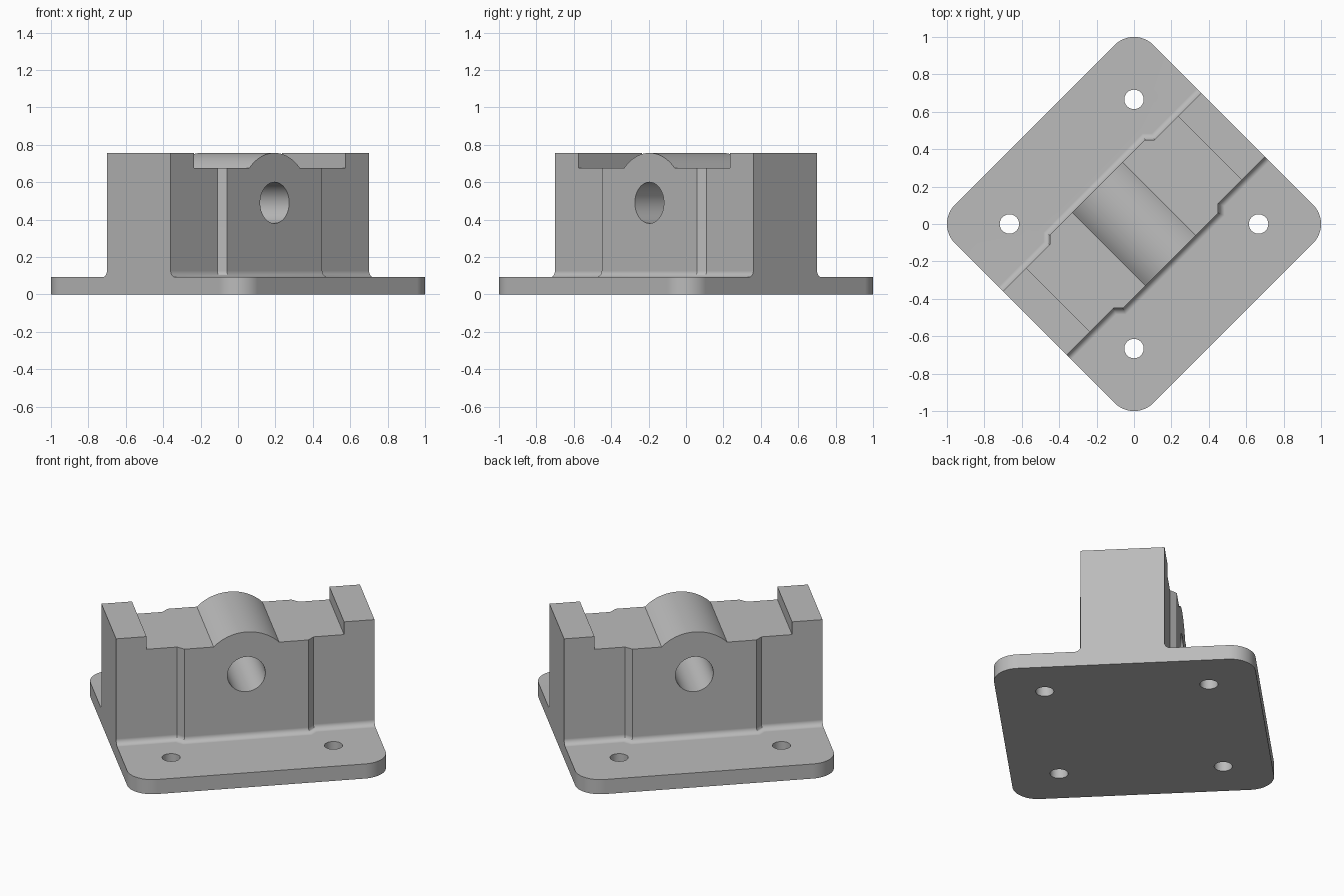
import bpy
from math import cos, sin, pi, asin, radians, sqrt
from mathutils import Matrix

if "Cube" in bpy.data.objects:
    bpy.data.objects.remove(bpy.data.objects["Cube"], do_unlink=True)

HALF = 0.75          # half side of the plate
CORNER = 0.146       # plate corner radius
PLATE = 0.092        # plate thickness
TOP = 0.757          # overall height
SADDLE = 0.677       # height of the lowered ledge
BORE_Z = 0.49        # height of the cross bore

steel = bpy.data.materials.new("grey steel")
steel.use_nodes = True
steel.diffuse_color = (0.5, 0.5, 0.5, 1)
steel.node_tree.nodes["Principled BSDF"].inputs["Base Color"].default_value = (0.5, 0.5, 0.5, 1)


def loft(name, rings):
    """Closed solid through rings of equal point count."""
    n = len(rings[0])
    verts = [p for ring in rings for p in ring]
    faces = [list(range(n))[::-1], [len(verts) - n + i for i in range(n)]]
    for k in range(len(rings) - 1):
        a, b = k * n, (k + 1) * n
        for i in range(n):
            j = (i + 1) % n
            faces.append((a + i, a + j, b + j, b + i))
    mesh = bpy.data.meshes.new(name)
    mesh.from_pydata(verts, [], faces)
    mesh.materials.append(steel)
    obj = bpy.data.objects.new(name, mesh)
    bpy.context.collection.objects.link(obj)
    return obj


def circle(radius, cx=0, cy=0, steps=48):
    return [(cx + radius * cos(2 * pi * i / steps), cy + radius * sin(2 * pi * i / steps))
            for i in range(steps)]


def upright(name, outline, z0, z1):
    return loft(name, [[(x, y, z) for x, y in outline] for z in (z0, z1)])


def crosswise(name, profile):
    """Extrude an x-z profile through the block along y."""
    return loft(name, [[(x, y, z) for x, z in profile] for y in (0.6, -0.6)])


def combine(target, tool, operation):
    mod = target.modifiers.new("boolean", 'BOOLEAN')
    mod.operation, mod.solver, mod.object = operation, 'EXACT', tool
    bpy.context.view_layer.objects.active = target
    bpy.ops.object.modifier_apply(modifier=mod.name)
    bpy.data.objects.remove(tool, do_unlink=True)


# Plate with rounded corners
outline = []
for quarter in range(4):
    mid = pi / 4 + quarter * pi / 2
    c = (HALF - CORNER) * sqrt(2)
    for i in range(13):
        a = mid - pi / 4 + i * pi / 24
        outline.append((c * cos(mid) + CORNER * cos(a), c * sin(mid) + CORNER * sin(a)))
bracket = upright("mounting_bracket", outline, 0, PLATE)


# Upright block: thicker in the middle, flared into the plate by a fillet
def block_ring(grow, z):
    g = grow * 0.414
    side = [(HALF, 0.241 + grow), (0.396 + g, 0.241 + grow), (0.36 + g, 0.277 + grow)]
    side += [(-x, y) for x, y in reversed(side)]
    return [(x, y, z) for x, y in side] + [(-x, -y, z) for x, y in side]


FILLET = 0.034
rings = [block_ring(FILLET, PLATE / 2)]
for i in range(9):
    a = i * pi / 16
    rings.append(block_ring(FILLET * (1 - sin(a)), PLATE + FILLET * (1 - cos(a))))
rings.append(block_ring(0, TOP))
combine(bracket, loft("block", rings), 'UNION')

# Lowered ledge around the round bearing hump
R = TOP - BORE_Z - 0.0005
half_angle = asin(0.19 / R)
ledge = R * cos(half_angle) + BORE_Z
hump = [(R * sin(t), BORE_Z + R * cos(t))
        for t in (half_angle * (i / 12 - 1) for i in range(25))]
pocket = [(-0.573, ledge)] + hump + [(0.573, ledge), (0.573, 1), (-0.573, 1)]
combine(bracket, crosswise("pocket_cutter", pocket), 'DIFFERENCE')

# Cross bore and four bolt holes
combine(bracket, crosswise("bore_cutter", circle(0.11, 0, BORE_Z)), 'DIFFERENCE')
for sx in (-1, 1):
    for sy in (-1, 1):
        hole = upright("bolt_cutter", circle(0.052, sx * 0.471, sy * 0.471, 32), -0.1, 0.2)
        combine(bracket, hole, 'DIFFERENCE')

# Turn the plate corner-on, then shade
bracket.data.transform(Matrix.Rotation(radians(45), 4, 'Z'))
bpy.ops.object.select_all(action='DESELECT')
bracket.select_set(True)
bpy.context.view_layer.objects.active = bracket
bpy.ops.object.shade_smooth_by_angle(angle=radians(30))
weighted = bracket.modifiers.new("weighted_normals", 'WEIGHTED_NORMAL')
weighted.keep_sharp = True
